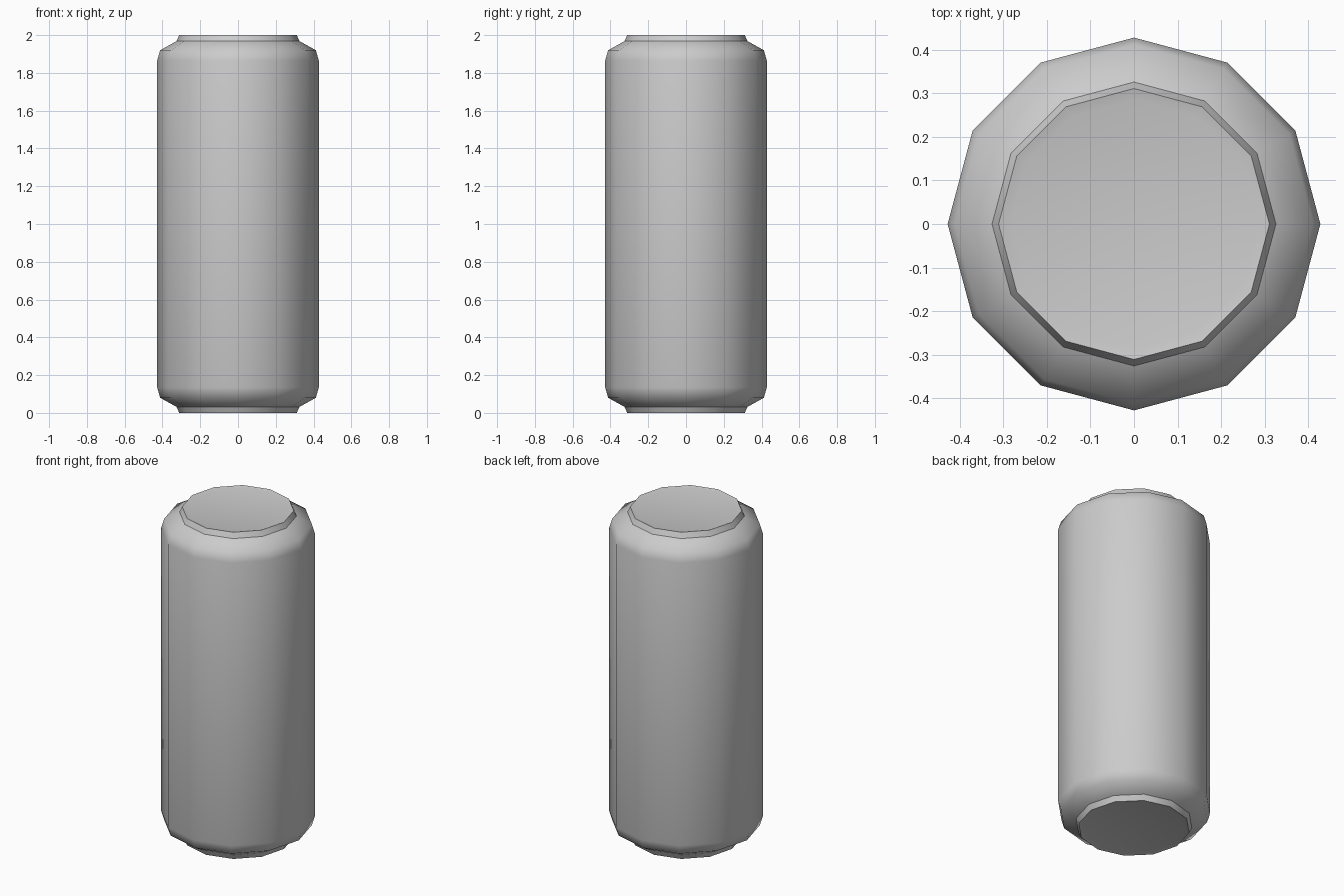
import bpy
import bmesh
from math import cos, sin, tau

cube = bpy.data.objects.get("Cube")
if cube:
    bpy.data.objects.remove(cube)

SIDES = 12
HEIGHT = 2.0

# Single bare metal colour
metal = bpy.data.materials.new("grey metal")
metal.use_nodes = True
GREY = (0.6, 0.6, 0.6, 1.0)
metal.diffuse_color = GREY
metal.node_tree.nodes["Principled BSDF"].inputs["Base Color"].default_value = GREY

# Lower half profile: (radius, height, crease), mirrored for the upper half
end_profile = [
    (0.285, 0.006, False),  # edge of the recessed end panel
    (0.311, 0.0, True),     # rim
    (0.326, 0.032, True),   # neck
    (0.412, 0.08, False),   # shoulder
    (0.428, 0.135, False),  # start of the straight wall
]
profile = end_profile + [(r, HEIGHT - z, c) for r, z, c in reversed(end_profile)]

# Can body: stacked rings joined by quads, closed with end panels
bm = bmesh.new()
rings = []
for radius, z, _ in profile:
    angles = [tau * i / SIDES for i in range(SIDES)]
    rings.append([bm.verts.new((radius * cos(a), radius * sin(a), z)) for a in angles])

for low, high in zip(rings, rings[1:]):
    for i in range(SIDES):
        j = (i + 1) % SIDES
        bm.faces.new((low[i], low[j], high[j], high[i]))
bm.faces.new(list(reversed(rings[0])))
bm.faces.new(rings[-1])

# Smooth everywhere except the rim and neck creases
for face in bm.faces:
    face.smooth = True
for ring, (_, _, crease) in zip(rings, profile):
    if crease:
        for i in range(SIDES):
            bm.edges.get((ring[i], ring[(i + 1) % SIDES])).smooth = False

bmesh.ops.recalc_face_normals(bm, faces=bm.faces[:])
mesh = bpy.data.meshes.new("can_body")
bm.to_mesh(mesh)
bm.free()
mesh.materials.append(metal)
can = bpy.data.objects.new("can_body", mesh)
bpy.context.collection.objects.link(can)
